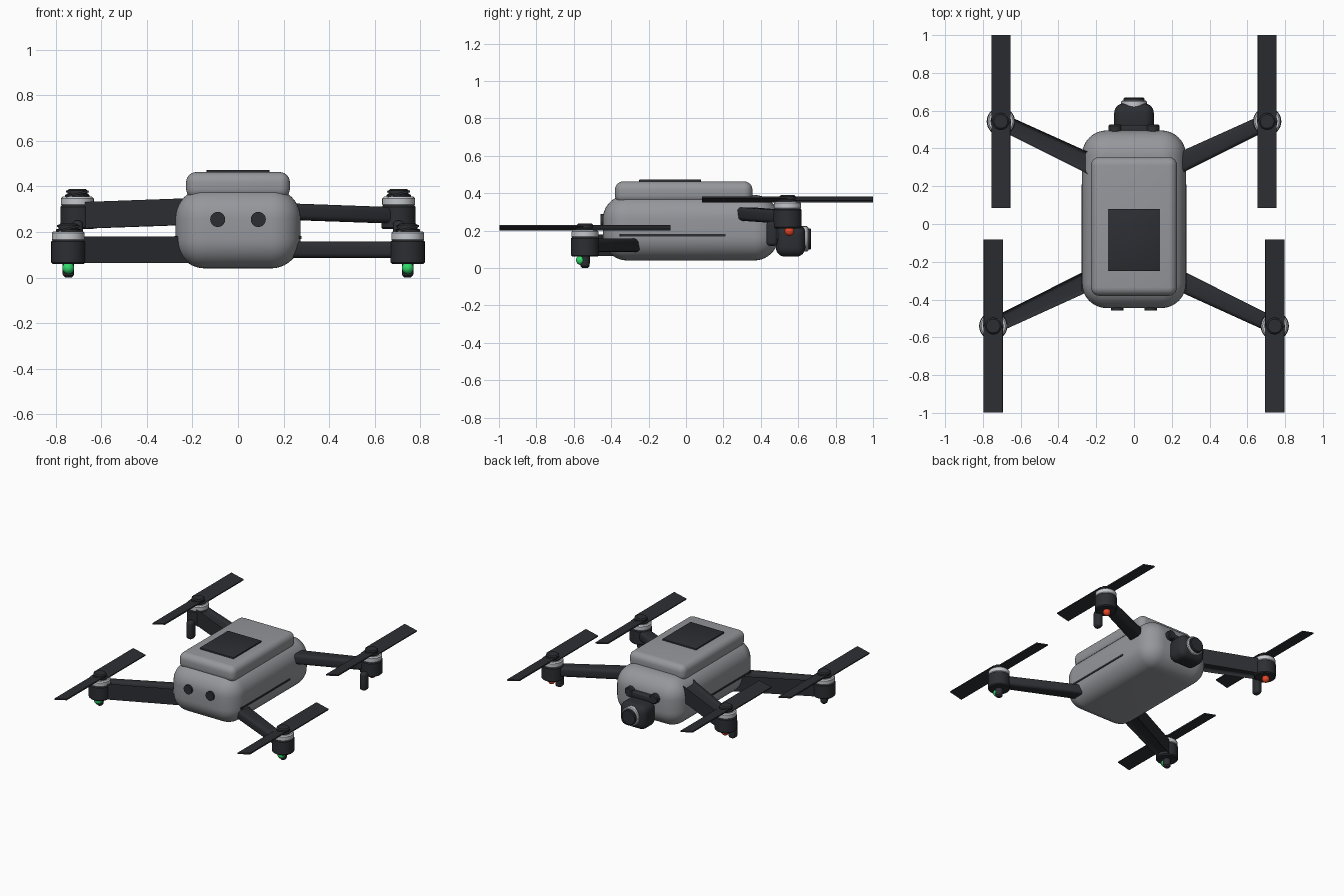
import bpy, bmesh, math
from mathutils import Vector, Matrix

if "Cube" in bpy.data.objects:
    bpy.data.objects.remove(bpy.data.objects["Cube"])


def material(name, color):
    m = bpy.data.materials.new(name)
    m.diffuse_color = (*color, 1)
    m.use_nodes = True
    m.node_tree.nodes["Principled BSDF"].inputs["Base Color"].default_value = m.diffuse_color
    return m


GREY = material("shell_grey", (0.30, 0.31, 0.33))
DARK = material("dark_plastic", (0.025, 0.027, 0.032))
SILVER = material("silver", (0.55, 0.57, 0.6))
GREEN = material("green_light", (0.03, 0.7, 0.15))
RED = material("red_light", (0.8, 0.06, 0.02))


def finish(name, bm, mat):
    bmesh.ops.recalc_face_normals(bm, faces=bm.faces[:])
    me = bpy.data.meshes.new(name)
    bm.to_mesh(me)
    bm.free()
    me.materials.append(mat)
    ob = bpy.data.objects.new(name, me)
    bpy.context.collection.objects.link(ob)
    return ob


def round_edges(bm, width, segments):
    if width:
        bmesh.ops.bevel(bm, geom=bm.edges[:], offset=width, segments=segments,
                        profile=0.5, affect='EDGES')


def box(name, lo, hi, mat, bevel=0.0, segments=4):
    lo, hi = Vector(lo), Vector(hi)
    bm = bmesh.new()
    bmesh.ops.create_cube(bm, size=1)
    bmesh.ops.transform(bm, verts=bm.verts, matrix=Matrix.Translation((lo + hi) / 2)
                        @ Matrix.Diagonal((*(hi - lo), 1)))
    round_edges(bm, bevel, segments)
    return finish(name, bm, mat)


def lathe(name, profile, origin, mat, axis='Z', n=32):
    """Solid of revolution from (radius, height) points."""
    bm = bmesh.new()
    rings = [[bm.verts.new((r * math.cos(2 * math.pi * i / n), r * math.sin(2 * math.pi * i / n), h))
              for i in range(n)] for r, h in profile]
    for a, b in zip(rings, rings[1:]):
        for i in range(n):
            bm.faces.new((a[i], a[(i + 1) % n], b[(i + 1) % n], b[i]))
    bm.faces.new(rings[0])
    bm.faces.new(rings[-1])
    rot = Matrix.Rotation(-math.pi / 2, 4, 'X') if axis == 'Y' else Matrix()
    bmesh.ops.transform(bm, verts=bm.verts, matrix=Matrix.Translation(origin) @ rot)
    return finish(name, bm, mat)


def ball(name, center, r, mat):
    bm = bmesh.new()
    bmesh.ops.create_uvsphere(bm, u_segments=20, v_segments=12, radius=r)
    bmesh.ops.translate(bm, verts=bm.verts, vec=center)
    return finish(name, bm, mat)


def arm(name, a, b, wa, wb, h):
    """Tapered rounded bar from a (body) to b (motor)."""
    a, b = Vector(a), Vector(b)
    d = (b - a).normalized()
    side = Vector((-d.y, d.x, 0)).normalized()
    bm = bmesh.new()
    bmesh.ops.create_cube(bm, size=1)
    for v in bm.verts:
        c, w = (a, wa) if v.co.x < 0 else (b, wb)
        v.co = c + side * v.co.y * w + Vector((0, 0, v.co.z * h))
    round_edges(bm, 0.022, 4)
    return finish(name, bm, DARK)


def propeller(name, center):
    """Two opposite pitched blades."""
    bm = bmesh.new()
    for turn in (0, math.pi):
        verts = bmesh.ops.create_cube(bm, size=1)["verts"]
        m = (Matrix.Translation(center) @ Matrix.Rotation(turn, 4, 'Z')
             @ Matrix.Rotation(math.radians(13), 4, 'Y')
             @ Matrix.Translation((0, 0.2285, 0)) @ Matrix.Diagonal((0.102, 0.457, 0.009, 1)))
        bmesh.ops.transform(bm, verts=verts, matrix=m)
    return finish(name, bm, DARK)


# Body shell, battery and top panel
box("body", (-0.275, -0.445, 0.04), (0.275, 0.495, 0.39), GREY, 0.13, 10)
box("battery", (-0.228, -0.38, 0.345), (0.228, 0.355, 0.463), GREY, 0.045, 6)
box("top_panel", (-0.138, -0.25, 0.45), (0.138, 0.08, 0.473), DARK, 0.004, 2)

# Camera with lens, hung on the far end
box("gimbal_bracket", (-0.10, 0.46, 0.225), (0.10, 0.525, 0.275), DARK, 0.015)
box("camera_body", (-0.105, 0.48, 0.06), (0.105, 0.638, 0.235), DARK, 0.05, 6)
lathe("lens_ring", [(0.068, 0.60), (0.068, 0.648), (0.062, 0.654)], (0, 0, 0.155), SILVER, 'Y')
lathe("lens", [(0.056, 0.60), (0.056, 0.664), (0.05, 0.669)], (0, 0, 0.155), DARK, 'Y')

for sx, side in ((-1, "left"), (1, "right")):
    # Sensors and side slots
    lathe(f"front_sensor_{side}", [(0.033, -0.457), (0.033, -0.40)],
          (sx * 0.089, 0, 0.255), DARK, 'Y')
    lathe(f"rear_sensor_{side}", [(0.034, 0.44), (0.034, 0.52), (0.028, 0.526)],
          (sx * 0.1, 0, 0.26), DARK, 'Y')
    xs = sorted((sx * 0.26, sx * 0.279))
    box(f"side_slot_{side}", (xs[0], -0.355, 0.169), (xs[1], 0.21, 0.182), DARK)

    # Arms, motors and propellers; the rear set sits higher
    for end, x, y, base, root, z0, z1 in (
            ("front", 0.745, -0.54, 0.06, (0.20, -0.28), 0.122, 0.122),
            ("rear", 0.705, 0.543, 0.212, (0.20, 0.303), 0.29, 0.272)):
        tag = f"{end}_{side}"
        mx = sx * x
        arm(f"arm_{tag}", (sx * root[0], root[1], z0), (mx, y, z1), 0.108, 0.085, 0.072)
        o = (mx, y, base)
        lathe(f"motor_{tag}", [(0.068, 0), (0.075, 0.007), (0.075, 0.098), (0.066, 0.106)], o, DARK)
        lathe(f"motor_ring_{tag}", [(0.066, 0.1), (0.072, 0.108), (0.072, 0.135), (0.064, 0.143)],
              o, SILVER)
        lathe(f"motor_cap_{tag}", [(0.054, 0.13), (0.054, 0.150), (0.048, 0.154)], o, DARK)
        lathe(f"hub_{tag}", [(0.044, 0.145), (0.044, 0.17), (0.036, 0.177)], o, DARK)
        propeller(f"propeller_{tag}", (mx, y, base + 0.155))

    # Feet, legs and navigation lights
    lathe(f"front_foot_{side}", [(0.014, 0), (0.024, 0.01), (0.026, 0.03), (0.026, 0.08)],
          (sx * 0.745, -0.54, 0), DARK, n=20)
    ball(f"front_light_{side}", (sx * 0.745, -0.562, 0.042), 0.026, GREEN)
    box(f"rear_leg_{side}", (sx * 0.705 - 0.025, 0.43, 0.118),
        (sx * 0.705 + 0.025, 0.49, 0.25), DARK, 0.02)
    ball(f"rear_light_{side}", (sx * 0.705, 0.553, 0.197), 0.026, RED)

# Smooth shading with crisp edges
bpy.ops.object.select_all(action='SELECT')
bpy.context.view_layer.objects.active = bpy.data.objects["body"]
bpy.ops.object.shade_smooth_by_angle(angle=math.radians(35))
